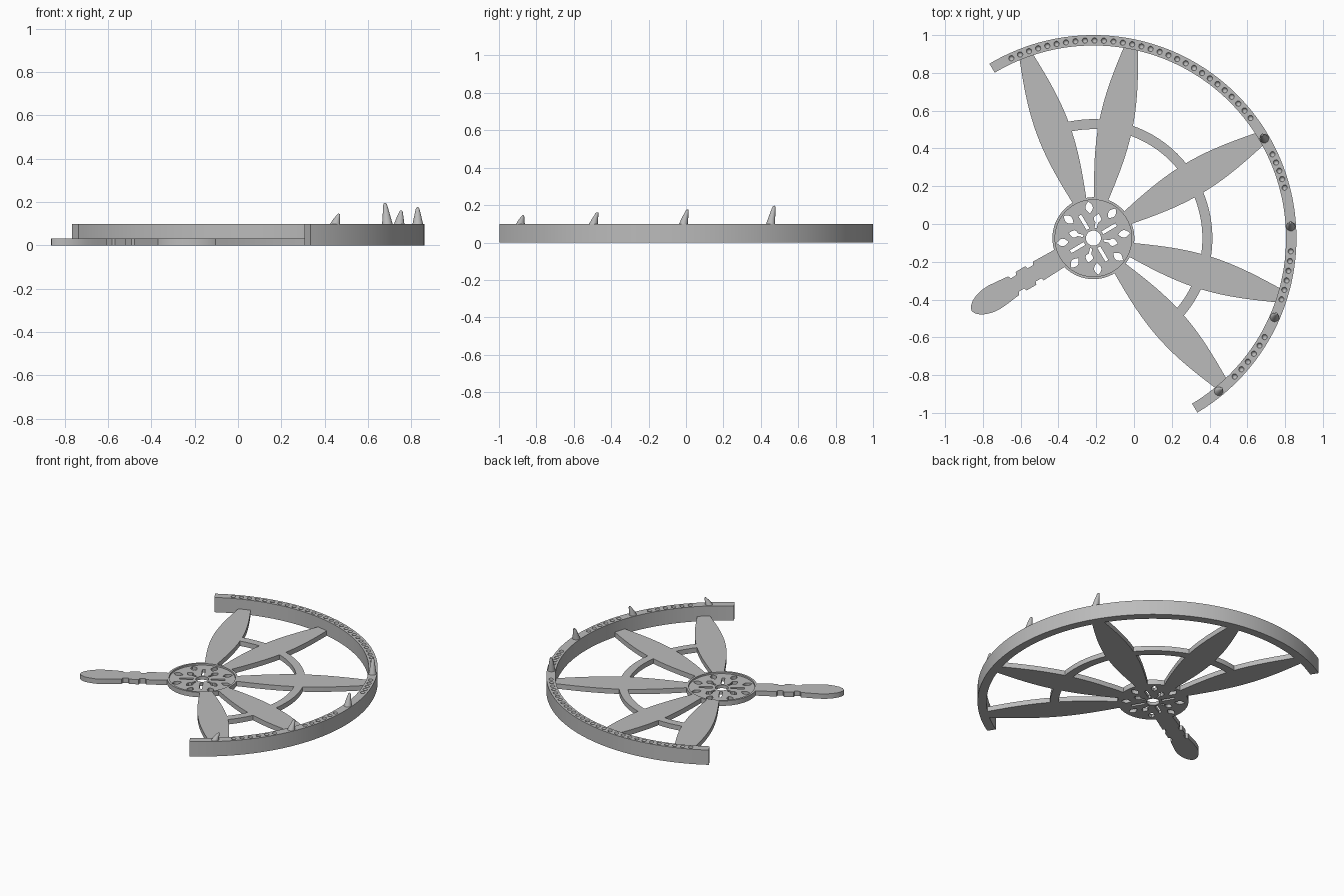
import bpy
import bmesh
from math import sin, cos, pi, radians
from mathutils import Matrix, Vector

if "Cube" in bpy.data.objects:
    bpy.data.objects.remove(bpy.data.objects["Cube"])

CENTRE = Vector((-0.215, -0.075))
AXIS = 30.8          # direction of the middle blade, in degrees
PLATE = 0.033        # thickness of the flat parts
RING_TOP = 0.1

grey = bpy.data.materials.new("plain grey")
grey.use_nodes = True
grey.diffuse_color = (0.5, 0.5, 0.5, 1)
grey.node_tree.nodes["Principled BSDF"].inputs["Base Color"].default_value = (0.5, 0.5, 0.5, 1)


def place(along, across, angle):
    """Point measured along and across a ray from the hub."""
    a = radians(angle)
    return CENTRE + Vector((along * cos(a) - across * sin(a), along * sin(a) + across * cos(a)))


def finish(name, bm):
    bmesh.ops.recalc_face_normals(bm, faces=bm.faces)
    mesh = bpy.data.meshes.new(name)
    bm.to_mesh(mesh)
    bm.free()
    mesh.materials.append(grey)
    obj = bpy.data.objects.new(name, mesh)
    bpy.context.collection.objects.link(obj)
    return obj


def slabs(name, outlines, low, high):
    """Extrude each flat outline from low to high."""
    bm = bmesh.new()
    for outline in outlines:
        face = bm.faces.new([bm.verts.new((p.x, p.y, low)) for p in outline])
        top = bmesh.ops.extrude_face_region(bm, geom=[face])["geom"]
        moved = [g for g in top if isinstance(g, bmesh.types.BMVert)]
        bmesh.ops.translate(bm, verts=moved, vec=(0, 0, high - low))
    return finish(name, bm)


def band(name, inner, outer, start, end, high, steps):
    """Curved bar of rectangular section around the hub."""
    bm = bmesh.new()
    closed = end - start >= 360
    rows = []
    for i in range(steps if closed else steps + 1):
        angle = start + (end - start) * i / steps
        rows.append([bm.verts.new((*place(r, 0, angle), z))
                     for r, z in ((inner, 0), (outer, 0), (outer, high), (inner, high))])
    pairs = list(zip(rows, rows[1:])) + ([(rows[-1], rows[0])] if closed else [])
    for a, b in pairs:
        for k in range(4):
            n = (k + 1) % 4
            bm.faces.new((a[k], a[n], b[n], b[k]))
    if not closed:
        bm.faces.new(rows[0])
        bm.faces.new(rows[-1])
    return finish(name, bm)


def circle(radius, steps):
    return [place(radius, 0, 360 * i / steps) for i in range(steps)]


def mirrored(half, angle):
    """Outline from (along, half width) pairs, mirrored across the ray."""
    right = [place(t, -w, angle) for t, w in half]
    left = [place(t, w, angle) for t, w in reversed(half) if w > 0]
    return right + left


def cut(obj, cutter):
    cutter.hide_render = True
    mod = obj.modifiers.new("cut", "BOOLEAN")
    mod.object = cutter
    mod.solver = "EXACT"
    graph = bpy.context.evaluated_depsgraph_get()
    result = bpy.data.meshes.new_from_object(obj.evaluated_get(graph))
    obj.modifiers.clear()
    obj.data = result
    bpy.data.objects.remove(cutter)


def smooth(obj):
    bpy.ops.object.select_all(action="DESELECT")
    obj.select_set(True)
    bpy.context.view_layer.objects.active = obj
    bpy.ops.object.shade_smooth_by_angle(angle=radians(30))


# Outer half ring with rows of small round dimples
ring = band("outer_ring", 1.02, 1.075, AXIS - 90, AXIS + 90, RING_TOP, 120)
bm = bmesh.new()
for first, last, count in ((114.5, 37.4, 29), (25.1, 14.8, 5), (-3.8, -18, 6), (-30, -44.4, 6)):
    for i in range(count):
        spot = place(1.047, 0, first + (last - first) * i / (count - 1))
        bmesh.ops.create_uvsphere(bm, u_segments=12, v_segments=8, radius=0.0145,
                                  matrix=Matrix.Translation((*spot, RING_TOP)))
cut(ring, finish("dimple_cutter", bm))
smooth(ring)

# Five leaf-shaped blades and the curved braces between them
angles = [AXIS + d for d in (-79.5, -48, 0, 48, 79.5)]
leaf = []
for i in range(21):
    s = i / 20
    leaf.append((0.21 + 0.815 * s, 0.038 + 0.052 * sin(pi * s)))
for i, angle in enumerate(angles):
    smooth(slabs(f"blade_{i + 1}", [mirrored(leaf, angle)], 0, PLATE))
for i, (a, b) in enumerate(zip(angles, angles[1:])):
    smooth(band(f"brace_{i + 1}", 0.577, 0.63, a + 8, b - 8, PLATE, 24))

# Hub plate with pierced pattern, inside a raised rim
smooth(band("hub_rim", 0.203, 0.217, 0, 360, PLATE, 64))
hub = slabs("hub_plate", [circle(0.204, 64)], 0, 0.022)
petal = [(0.132, 0)] + [(0.132 + 0.064 * i / 8, 0.02 * sin(pi * i / 8)) for i in range(1, 8)] + [(0.196, 0)]
slot = [(0.055, 0.009), (0.14, 0.009)]
drop = [(0.055, 0.006), (0.085, 0.007), (0.096, 0.018), (0.108, 0.02), (0.12, 0.012), (0.132, 0)]
holes = [circle(0.04, 32)]
holes += [mirrored(petal, 8 + 45 * i) for i in range(8)]
holes += [mirrored(slot, AXIS + 90 * i) for i in range(4)]
holes += [mirrored(drop, AXIS + 47 + 90 * i) for i in range(4)]
cut(hub, slabs("hub_cutter", holes, -0.05, 0.08))
smooth(hub)

# Handle with two pairs of notches and a rounded end
grip = [(0.212, 0.053)]
for t in (0.34, 0.445):
    grip += [(t, 0.057), (t + 0.006, 0.041), (t + 0.04, 0.041), (t + 0.046, 0.057)]
grip += [(0.56, 0.065), (0.61, 0.069), (0.65, 0.067), (0.69, 0.056),
         (0.72, 0.042), (0.742, 0.022), (0.752, 0)]
smooth(slabs("handle", [mirrored(grip, AXIS + 180)], 0, PLATE))

# Leaning spikes with rounded tips on the ring
for i, (angle, top) in enumerate(((30.2, 0.197), (3.3, 0.177), (-23.7, 0.162), (-50.8, 0.147))):
    bm = bmesh.new()
    rows = []
    body = top - RING_TOP - 0.008
    for h, r in ((-0.005, 0.025), (body * 0.5, 0.0165), (body, 0.0085), (body + 0.006, 0.0055)):
        lean = 0.021 * max(h, 0) / body
        middle = place(1.047, lean, angle)
        rows.append([bm.verts.new((middle.x + r * cos(k * pi / 8), middle.y + r * sin(k * pi / 8),
                                   RING_TOP + h)) for k in range(16)])
    for a, b in zip(rows, rows[1:]):
        for k in range(16):
            n = (k + 1) % 16
            bm.faces.new((a[k], a[n], b[n], b[k]))
    bm.faces.new(rows[0])
    tip = bm.verts.new((*place(1.047, 0.022, angle), top))
    for k in range(16):
        bm.faces.new((rows[-1][k], rows[-1][(k + 1) % 16], tip))
    smooth(finish(f"spike_{i + 1}", bm))
